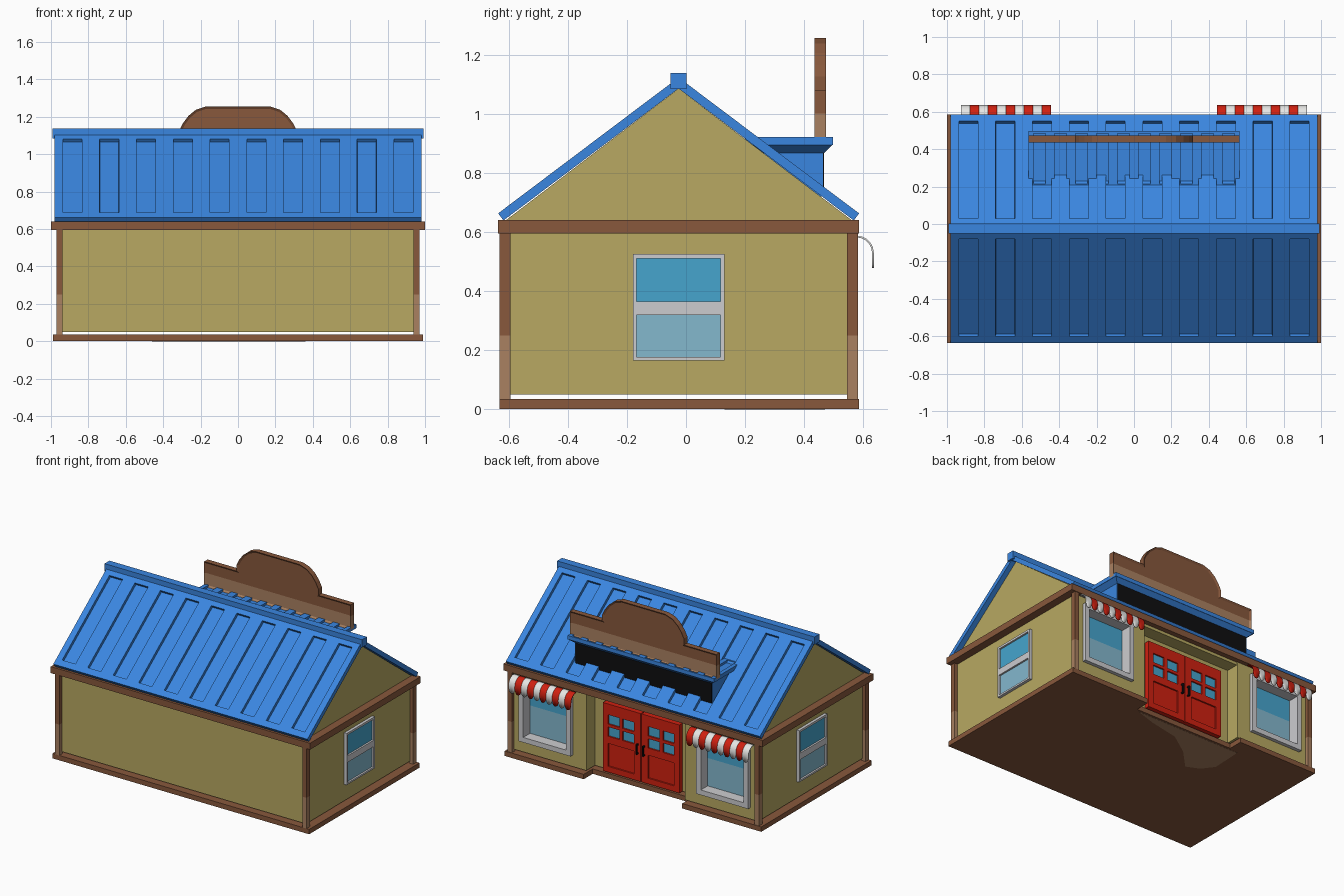
import bpy, bmesh, math
from mathutils import Matrix, Vector

if "Cube" in bpy.data.objects:
    bpy.data.objects.remove(bpy.data.objects["Cube"])


def colour(name, r, g, b):
    lin = lambda c: ((c / 255 + 0.055) / 1.055) ** 2.4 if c > 10 else c / 3294
    m = bpy.data.materials.new(name)
    m.diffuse_color = (lin(r), lin(g), lin(b), 1)
    m.use_nodes = True
    m.node_tree.nodes["Principled BSDF"].inputs["Base Color"].default_value = m.diffuse_color
    return m


OLIVE = colour("olive wall", 184, 169, 98)
BLUE = colour("roof blue", 58, 134, 224)
BROWN = colour("dark brown wood", 136, 88, 60)
TAN = colour("light brown wood", 170, 129, 97)
RED = colour("red", 208, 32, 16)
WHITE = colour("white stripe", 232, 232, 230)
GREY = colour("grey frame", 204, 204, 207)
GLASS = colour("blue glass", 70, 165, 206)
PALE = colour("pale glass", 132, 184, 206)
BLACK = colour("black", 14, 14, 16)


def finish(name, bm, mats):
    me = bpy.data.meshes.new(name)
    bm.to_mesh(me)
    bm.free()
    for m in mats:
        me.materials.append(m)
    ob = bpy.data.objects.new(name, me)
    bpy.context.collection.objects.link(ob)
    return ob


def boxes(name, mat, *bounds):
    """One object made of axis-aligned boxes (x0, x1, y0, y1, z0, z1)."""
    bm = bmesh.new()
    for x0, x1, y0, y1, z0, z1 in bounds:
        mx = Matrix.Translation(((x0 + x1) / 2, (y0 + y1) / 2, (z0 + z1) / 2))
        mx = mx @ Matrix.Diagonal((abs(x1 - x0), abs(y1 - y0), abs(z1 - z0), 1))
        bmesh.ops.create_cube(bm, size=1, matrix=mx)
    return finish(name, bm, [mat])


def prism(name, mats, pts, vec):
    """Polygon pushed along vec; returns bmesh data as an object."""
    bm = bmesh.new()
    f = bm.faces.new([bm.verts.new(p) for p in pts])
    top = bmesh.ops.extrude_face_region(bm, geom=[f], use_keep_orig=True)["geom"]
    bmesh.ops.translate(bm, vec=vec, verts=[v for v in top if isinstance(v, bmesh.types.BMVert)])
    bmesh.ops.recalc_face_normals(bm, faces=bm.faces)
    return finish(name, bm, mats)


def panel(name, mat, mx, xs, vs, cells, depth, thick):
    """Slab with a gridded top; the listed cells are sunk and coloured."""
    bm = bmesh.new()
    grid = [[bm.verts.new((x, v, 0)) for v in vs] for x in xs]
    mats, sunk = [mat], []
    for i in range(len(xs) - 1):
        for j in range(len(vs) - 1):
            f = bm.faces.new((grid[i][j], grid[i + 1][j], grid[i + 1][j + 1], grid[i][j + 1]))
            m = cells.get((i, j))
            if m:
                if m not in mats:
                    mats.append(m)
                f.material_index = mats.index(m)
                sunk.append(f)
    bm.normal_update()
    rim = bmesh.ops.inset_region(bm, faces=sunk, thickness=0.0005, use_boundary=True)["faces"]
    for f in rim:
        f.material_index = 0
    bmesh.ops.translate(bm, vec=(0, 0, -depth), verts=list({v for f in sunk for v in f.verts}))
    edge = [e for e in bm.edges if e.is_boundary]
    new = bmesh.ops.extrude_edge_only(bm, edges=edge)["geom"]
    bmesh.ops.translate(bm, vec=(0, 0, -thick), verts=[g for g in new if isinstance(g, bmesh.types.BMVert)])
    bmesh.ops.holes_fill(bm, edges=[e for e in bm.edges if e.is_boundary], sides=0)
    bmesh.ops.recalc_face_normals(bm, faces=bm.faces)
    bm.transform(mx)
    return finish(name, bm, mats)


def upright(x, y, z, turn):
    """Frame for a panel standing on edge, facing -y before the turn."""
    return Matrix.Translation((x, y, z)) @ Matrix.Rotation(turn, 4, 'Z') @ Matrix.Rotation(math.pi / 2, 4, 'X')


# Base with the entrance notch, and the paler patch underneath
plan = [(-.99, -.63), (.99, -.63), (.99, .585), (.38, .585), (.38, .485),
        (-.38, .485), (-.38, .585), (-.99, .585)]
prism("base", [BROWN], [(x, y, .001) for x, y in plan], (0, 0, .034))
patch = [(.36, .47), (.2, .42), (-.02, .375), (-.18, .265), (-.31, .13), (-.4, .17), (-.46, .25), (-.45, .47)]
prism("base_patch", [TAN], [(x, y, 0) for x, y in patch], (0, 0, .002))

# Walls: core, window wings each side of the entrance, porch ceiling, gable
boxes("wall_core", OLIVE, (-.945, .945, -.6, .46, .05, .6))
boxes("porch_ceiling", OLIVE, (-.385, .385, .45, .55, .575, .6))
prism("gable", [OLIVE], [(-.945, -.615, .635), (-.945, -.025, 1.085), (-.945, .567, .635)], (1.89, 0, 0))
boxes("top_beam", BROWN, (-1, 1, -.635, .585, .595, .64))

# Corner posts, paler near the ground
corners = [(sx * .937, sx * .97, y, y + .036) for sx in (-1, 1) for y in (-.63, .545)]
boxes("post_upper", BROWN, *[c + (.25, .6) for c in corners])
boxes("post_lower", TAN, *[c + (.03, .25) for c in corners])

for s, side in ((1, "right"), (-1, "left")):
    front = upright(0, .555, 0, math.pi)
    flip = lambda *v: sorted(-s * x for x in v)
    # Wing wall with a sunk window opening, grey frame and glass
    panel("wing_wall_" + side, OLIVE, front, flip(.38, .5, .87, .945), [.05, .145, .53, .6],
          {(1, 1): OLIVE}, .08, .1)
    panel("shop_window_" + side, GREY, upright(0, .58, 0, math.pi), flip(.485, .52, .85, .885),
          [.13, .165, .36, .51, .545], {(1, 1): PALE, (1, 2): GLASS}, .075, .085)
    # Sash window in the end wall
    panel("side_window_" + side, GREY, upright(s * .965, -.025, 0, s * math.pi / 2),
          [-.155, -.142, .142, .155], [.165, .177, .32, .365, .51, .525],
          {(1, 1): PALE, (1, 3): GLASS}, .012, .04)
    # Door leaf with four panes and a sunk lower panel
    cells = {(i, j): GLASS for i in (1, 3) for j in (3, 5)}
    cells.update({(i, 1): RED for i in (1, 2, 3)})
    panel("door_" + side, RED, upright(0, .495, 0, math.pi), flip(.003, .055, .142, .168, .255, .295),
          [.05, .09, .25, .3, .365, .385, .45, .525], cells, .01, .045)
    boxes("door_handle_" + side, BLACK, (s * .02, s * .03, .505, .515, .24, .31),
          (s * .02, s * .03, .49, .515, .24, .25), (s * .02, s * .03, .49, .515, .3, .31))

    # Striped awning with scalloped hem
    bm = bmesh.new()
    w = .048
    for k in range(10):
        cols = []
        for i in range(9):
            t = i / 4 - 1
            x = s * (.445 + w * (k + (t + 1) / 2))
            prof = [(.575 + .057 * math.sin(a * math.pi / 10), .53 + .055 * math.cos(a * math.pi / 10))
                    for a in range(6)]
            prof.append((.632, .515 - .037 * math.sqrt(1 - t * t)))
            cols.append([bm.verts.new((x, y, z)) for y, z in prof])
        for a, b in zip(cols, cols[1:]):
            for j in range(6):
                f = bm.faces.new((a[j], a[j + 1], b[j + 1], b[j]))
                f.material_index = k % 2
    bmesh.ops.recalc_face_normals(bm, faces=bm.faces)
    ob = finish("awning_" + side, bm, [RED, WHITE])
    mod = ob.modifiers.new("thickness", 'SOLIDIFY')
    mod.thickness, mod.offset = .006, 0
    bpy.ops.object.select_all(action='DESELECT')
    ob.select_set(True)
    bpy.context.view_layer.objects.active = ob
    bpy.ops.object.shade_smooth_by_angle(angle=math.radians(35))


def grooves(half, n, first, g):
    """Cross cuts for n evenly spaced grooves of half-width g."""
    xs = [-half]
    for i in range(n):
        c = -first + 2 * first * i / (n - 1)
        xs += [c - g, c + g]
    return xs + [half], {(2 * i + 1, 1): BLUE for i in range(n)}


# Roof slopes and ridge
slope = math.atan(.753)
xs, cells = grooves(.98, 10, .885, .051)
for name, turn in (("roof_front", math.pi), ("roof_back", 0)):
    mx = Matrix.Translation((0, -.025, 1.085 + .03 / math.cos(slope)))
    mx = mx @ Matrix.Rotation(turn, 4, 'Z') @ Matrix.Rotation(-slope, 4, 'X')
    panel(name, BLUE, mx, xs, [0, .069, .72, .764], cells, .02, .03)
boxes("ridge", BLUE, (-.993, .993, -.052, .002, 1.083, 1.137))

# Dormer under the sign: block, dark front, flared soffit, grooved canopy
boxes("dormer", BLUE, (-.53, .53, .2, .464, .72, .87))
boxes("dormer_front", BLACK, (-.525, .525, .462, .467, .72, .868))
soffit = boxes("dormer_soffit", BLUE, (-.565, .565, .2, .497, .867, .896))
for v in soffit.data.vertices:
    if v.co.z < .88:
        v.co.x *= .53 / .565
        v.co.y = min(v.co.y, .467)
xs, cells = grooves(.565, 10, .505, .032)
panel("canopy", BLUE, Matrix.Translation((0, 0, .921)), xs, [.2, .215, .485, .497], cells, .015, .027)

# Sign board: arched outline, raised rim, paler lower part
half = [(.565, .905), (.565, 1.08), (.315, 1.08), (.315, 1.125), (.295, 1.165),
        (.265, 1.205), (.225, 1.238), (.17, 1.256)]
outline = half + [(-x, z) for x, z in reversed(half)]
sign = prism("sign_board", [BROWN, TAN], [(x, .435, z) for x, z in outline], (0, .038, 0))
bm = bmesh.new()
bm.from_mesh(sign.data)
faces = [f for f in bm.faces if len(f.verts) > 4]
bmesh.ops.inset_individual(bm, faces=faces, thickness=.013, depth=0, use_even_offset=True)
for f in faces:
    bmesh.ops.translate(bm, vec=f.normal * -.008, verts=f.verts)
bmesh.ops.bisect_plane(bm, geom=bm.verts[:] + bm.edges[:] + bm.faces[:], dist=1e-5,
                       plane_co=(0, 0, 1.0), plane_no=(0, 0, 1))
for f in bm.faces:
    f.material_index = int(f.calc_center_median().z < 1.0)
bm.to_mesh(sign.data)
bm.free()
